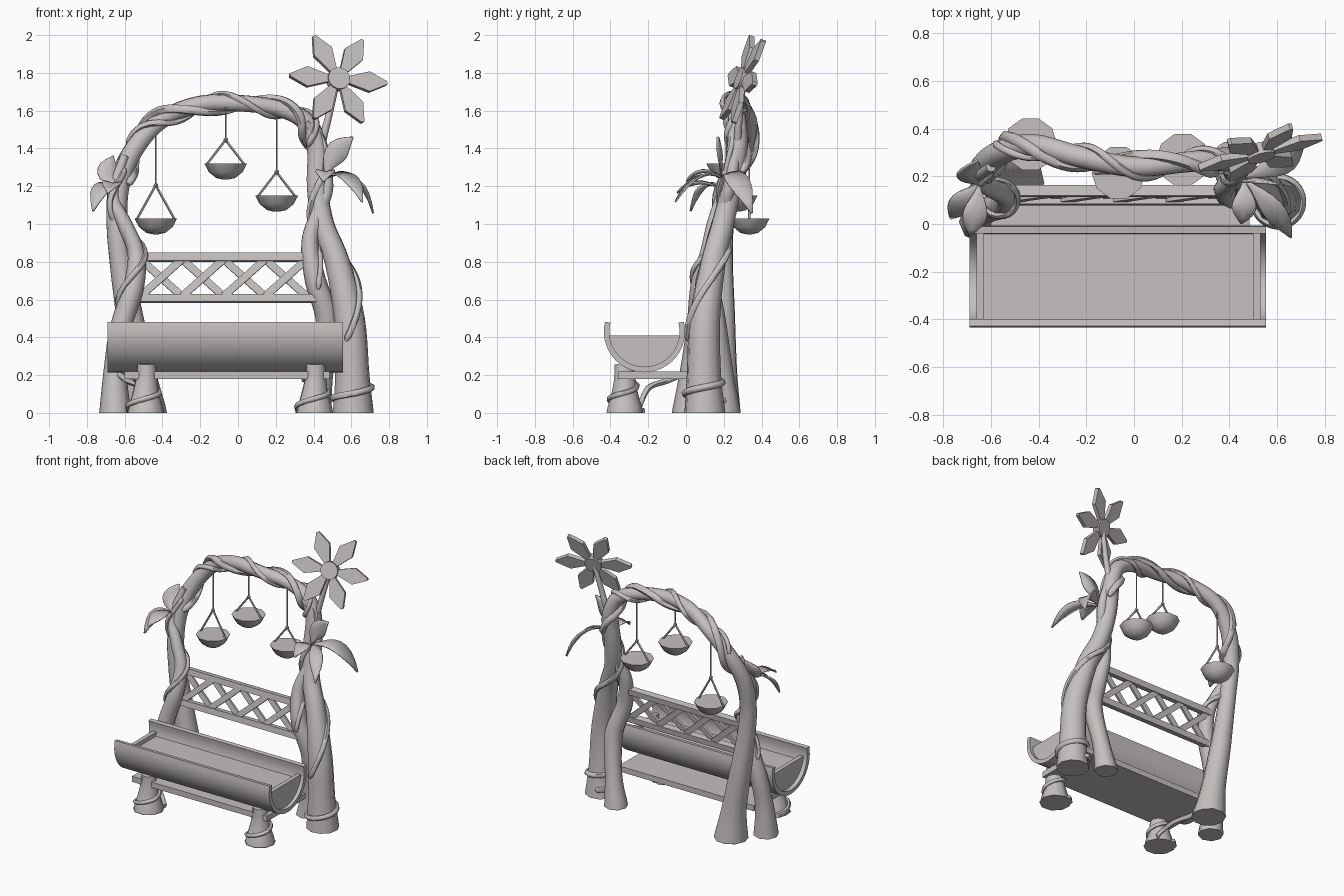
import bpy, bmesh
from math import sin, cos, pi, radians
from mathutils import Vector, Matrix

if "Cube" in bpy.data.objects:
    bpy.data.objects.remove(bpy.data.objects["Cube"], do_unlink=True)

COLOR = (0.56, 0.53, 0.52, 1)
mat = bpy.data.materials.new("warm grey")
mat.use_nodes = True
mat.diffuse_color = COLOR
bsdf = next(n for n in mat.node_tree.nodes if n.type == 'BSDF_PRINCIPLED')
bsdf.inputs["Base Color"].default_value = COLOR


def finish(name, bm, angle=40):
    bmesh.ops.recalc_face_normals(bm, faces=bm.faces)
    me = bpy.data.meshes.new(name)
    bm.to_mesh(me)
    bm.free()
    me.materials.append(mat)
    ob = bpy.data.objects.new(name, me)
    bpy.context.collection.objects.link(ob)
    bpy.ops.object.select_all(action='DESELECT')
    ob.select_set(True)
    bpy.context.view_layer.objects.active = ob
    bpy.ops.object.shade_smooth_by_angle(angle=radians(angle))
    return ob


def loft(bm, rings):
    """Skin a list of closed rings and cap both ends."""
    vs = [[bm.verts.new(p) for p in ring] for ring in rings]
    n = len(vs[0])
    for a, b in zip(vs, vs[1:]):
        for i in range(n):
            bm.faces.new((a[i], a[(i + 1) % n], b[(i + 1) % n], b[i]))
    bm.faces.new(vs[0])
    bm.faces.new(vs[-1])


def smooth_path(pts, steps=5):
    """Catmull-Rom samples through (x, y, z, radius) points."""
    p = [Vector(q) for q in pts]
    p = [p[0]] + p + [p[-1]]
    out = []
    for a, b, c, d in zip(p, p[1:], p[2:], p[3:]):
        for s in range(steps):
            t = s / steps
            out.append(0.5 * (2 * b + (c - a) * t + (2 * a - 5 * b + 4 * c - d) * t ** 2
                              + (3 * b - a - 3 * c + d) * t ** 3))
    return out + [p[-1]]


def frames(path):
    """Position, radius and two normals carried along a path."""
    pos = [Vector(q[:3]) for q in path]
    u, out = None, []
    for i, q in enumerate(pos):
        t = (pos[min(i + 1, len(pos) - 1)] - pos[max(i - 1, 0)]).normalized()
        if u is None:
            u = t.orthogonal()
        u = (u - t * u.dot(t)).normalized()
        out.append((q, path[i][3], u, t.cross(u)))
    return out


def tube(name, path, sides=8):
    bm = bmesh.new()
    loft(bm, [[q + r * (u * cos(2 * pi * k / sides) + v * sin(2 * pi * k / sides))
               for k in range(sides)] for q, r, u, v in frames(path)])
    # Flatten ends that meet the ground
    for v in bm.verts:
        if v.co.z < .02:
            v.co.z = 0
    return finish(name, bm, 60)


def vine(name, path, start, end, turns, phase, r):
    """Thin tendril wound round part of a path."""
    fr = frames(path)
    n, pts = 60, []
    for i in range(n + 1):
        f = (start + (end - start) * i / n) * (len(fr) - 1)
        k = min(int(f), len(fr) - 2)
        (q, ra, u, v), (q2, rb, u2, v2) = fr[k], fr[k + 1]
        w = f - k
        a = phase + 2 * pi * turns * i / n
        d = ra + (rb - ra) * w + r * 0.15
        c = q.lerp(q2, w) + d * (u.lerp(u2, w) * cos(a) + v.lerp(v2, w) * sin(a))
        c.z = max(c.z, r)
        pts.append((*c, r * (1 if 0 < i < n else 0.5)))
    tube(name, pts, 6)


def box(name, size, matrix):
    bm = bmesh.new()
    bmesh.ops.create_cube(bm, size=1, matrix=matrix @ Matrix.Diagonal((*size, 1)))
    return finish(name, bm, 30)


def prism(name, outline, depth, matrix):
    """Extrude a flat outline along its local z, centred."""
    bm = bmesh.new()
    loft(bm, [[matrix @ Vector((x, y, z)) for x, y in outline] for z in (-depth / 2, depth / 2)])
    return finish(name, bm, 30)


# Twisted trunks and arch
arch = smooth_path([
    (.61, .1, 0, .11), (.605, .095, .2, .092), (.59, .1, .5, .082), (.525, .145, .8, .067),
    (.45, .195, 1, .06), (.42, .24, 1.2, .056), (.42, .27, 1.4, .056), (.36, .27, 1.54, .05),
    (.22, .26, 1.61, .044), (0, .24, 1.64, .044), (-.22, .28, 1.63, .046), (-.42, .33, 1.54, .048),
    (-.56, .3, 1.38, .053), (-.63, .24, 1.2, .056), (-.64, .2, 1, .056), (-.62, .19, .8, .06),
    (-.58, .19, .55, .07), (-.52, .19, .22, .083), (-.49, .18, 0, .115)])
left_trunk = smooth_path([
    (.415, .21, 0, .08), (.445, .195, .2, .058), (.475, .15, .48, .062), (.41, .12, .7, .056),
    (.38, .15, .9, .045), (.42, .19, 1.05, .04), (.47, .23, 1.2, .035), (.44, .26, 1.4, .028),
    (.36, .23, 1.54, .02)])
right_trunk = smooth_path([
    (-.65, .01, 0, .085), (-.65, .03, .22, .062), (-.62, .06, .45, .058), (-.55, .08, .68, .055),
    (-.54, .12, .85, .045), (-.6, .15, 1, .04), (-.66, .19, 1.15, .032), (-.6, .24, 1.36, .022)])
tube("arch_trunk", arch, 10)
tube("left_second_trunk", left_trunk)
tube("right_second_trunk", right_trunk)
vine("arch_vine_thick", arch, .3, .72, 2.5, 0, .024)
vine("arch_vine_thin", arch, .34, .66, 2.5, 3, .017)
vine("left_ankle_vine", arch, .022, .05, 1.1, 1, .018)
vine("left_leg_vine", arch, .09, .3, 1.2, 3.6, .018)
vine("right_leg_vine", right_trunk, .35, .95, 1.5, 2, .016)
vine("left_inner_vine", left_trunk, .35, .95, 1.3, 4, .015)

# Front stumps with curling vines
for side, x in (("left", .405), ("right", -.49)):
    stump = smooth_path([(x, -.325, 0, .105), (x, -.325, .09, .075),
                         (x + .005, -.325, .18, .058), (x + .005, -.33, .26, .05)], 4)
    tube(side + "_front_stump", stump, 9)
    vine(side + "_stump_vine", stump, .05, .7, 1.3, 1, .014)
tube("right_root_vine", smooth_path([
    (-.41, -.25, .02, .012), (-.5, -.2, .13, .016), (-.58, -.1, .17, .018), (-.64, 0, .21, .014)]), 6)

# Half-round planter
CY, CZ = -.22, .43
ALONG_X = Matrix(((0, 0, 1, -.0675), (1, 0, 0, CY), (0, 1, 0, CZ), (0, 0, 0, 1)))


def arc(r, a0, a1, n=24):
    return [(r * cos(radians(a0 + (a1 - a0) * i / n)), r * sin(radians(a0 + (a1 - a0) * i / n)))
            for i in range(n + 1)]


prism("planter_shell", arc(.215, 166, 374) + arc(.186, 375, 165), 1.245, ALONG_X)
for side, x in (("left", .5825), ("right", -.5775)):
    prism(side + "_planter_end", arc(.19, 186, 354), .03, Matrix.Translation((x, 0, 0)) @ ALONG_X)
prism("planter_soil", arc(.19, 195, 345), 1.14, ALONG_X)
box("planter_shelf", (1.085, .44, .04), Matrix.Translation((-.058, -.14, .2)))

# Tilted lattice backrest
back = Matrix.Translation((-.06, .121, .715)) @ Matrix.Rotation(radians(-9), 4, 'X')
for name, z in (("top", .11), ("bottom", -.11)):
    box(name + "_back_rail", (.96, .045, .042), back @ Matrix.Translation((0, 0, z)))
for i in range(4):
    for s in (-1, 1):
        box("lattice_bar", (.29, .016, .04),
            back @ Matrix.Translation((-.345 + .22 * i, s * .007, 0)) @ Matrix.Rotation(s * radians(42), 4, 'Y'))

# Hanging bowls
PROFILE = [(.012, -.085), (.05, -.077), (.09, -.045), (.113, 0)]
for x, y, z, rise, top in ((-.435, .335, 1.03, .175, 1.54), (-.065, .215, 1.32, .125, 1.62),
                           (.205, .27, 1.15, .125, 1.6)):
    bm = bmesh.new()
    loft(bm, [[(x + r * cos(k * pi / 5), y + r * sin(k * pi / 5), z + h) for k in range(10)]
              for r, h in PROFILE])
    finish("hanging_bowl", bm)
    knot = (x, y, z + rise)
    for s in (-1, 1):
        tube("bowl_string", [(x + .1 * s, y, z - .005, .007), (*knot, .007)], 5)
    tube("bowl_cord", [(*knot, .005), (x, y, top, .005)], 5)
    bm = bmesh.new()
    bmesh.ops.create_icosphere(bm, subdivisions=1, radius=.014, matrix=Matrix.Translation(knot))
    finish("cord_knot", bm)

# Large flower on a stem
n = Vector((.28, -1, .36)).normalized()
ax = Vector((1, .28, 0)).normalized()
face = Matrix.Translation((.53, .3, 1.765)) @ Matrix((ax, n.cross(ax), n)).transposed().to_4x4()
PETAL = [(.04, -.015), (.17, -.056), (.266, -.008), (.266, .008), (.17, .056), (.04, .015)]
for k in range(6):
    prism("flower_petal", PETAL, .028, face @ Matrix.Rotation(radians(115 - 60 * k), 4, 'Z'))
prism("flower_centre", arc(.06, 0, 337.5, 15), .05, face)
tube("flower_stem", smooth_path([(.43, .27, 1.38, .022), (.475, .28, 1.55, .019), (.525, .305, 1.755, .015)]))


# Leaf clusters
def leaf(base, mid, tip, width, hint):
    a, b, c, hint = Vector(base), Vector(mid), Vector(tip), Vector(hint)
    bm, rows, steps = bmesh.new(), [], 8
    for i in range(steps + 1):
        t = i / steps
        p = a * (1 - t) ** 2 + b * 2 * t * (1 - t) + c * t * t
        tan = ((b - a) * (1 - t) + (c - b) * t).normalized()
        side = tan.cross(hint).normalized()
        w = width / 2 * max(.06, sin(pi * t ** 1.2))
        dip = side.cross(tan) * w * .25
        rows.append([bm.verts.new(q) for q in (p - side * w, p - dip, p + side * w)])
    for r, s in zip(rows, rows[1:]):
        for k in (0, 1):
            bm.faces.new((r[k], r[k + 1], s[k + 1], s[k]))
    ob = finish("leaf", bm, 60)
    ob.modifiers.new("thickness", 'SOLIDIFY').thickness = .009


FRONT, UP = (.2, -1, .3), (0, -.3, 1)
lb, rb = (.46, .19, 1.25), (-.65, .17, 1.2)
leaf(lb, (.49, .18, 1.38), (.61, .17, 1.46), .12, FRONT)
leaf(lb, (.66, .26, 1.34), (.72, .35, 1.06), .12, UP)
leaf(lb, (.6, .06, 1.33), (.66, -.06, 1.12), .09, UP)
leaf(lb, (.47, .07, 1.34), (.45, 0, 1.23), .1, UP)
leaf(rb, (-.72, .2, 1.25), (-.66, .27, 1.36), .12, FRONT)
leaf(rb, (-.73, .08, 1.27), (-.77, .02, 1.07), .1, UP)
leaf(rb, (-.66, .04, 1.27), (-.69, -.05, 1.17), .1, UP)
